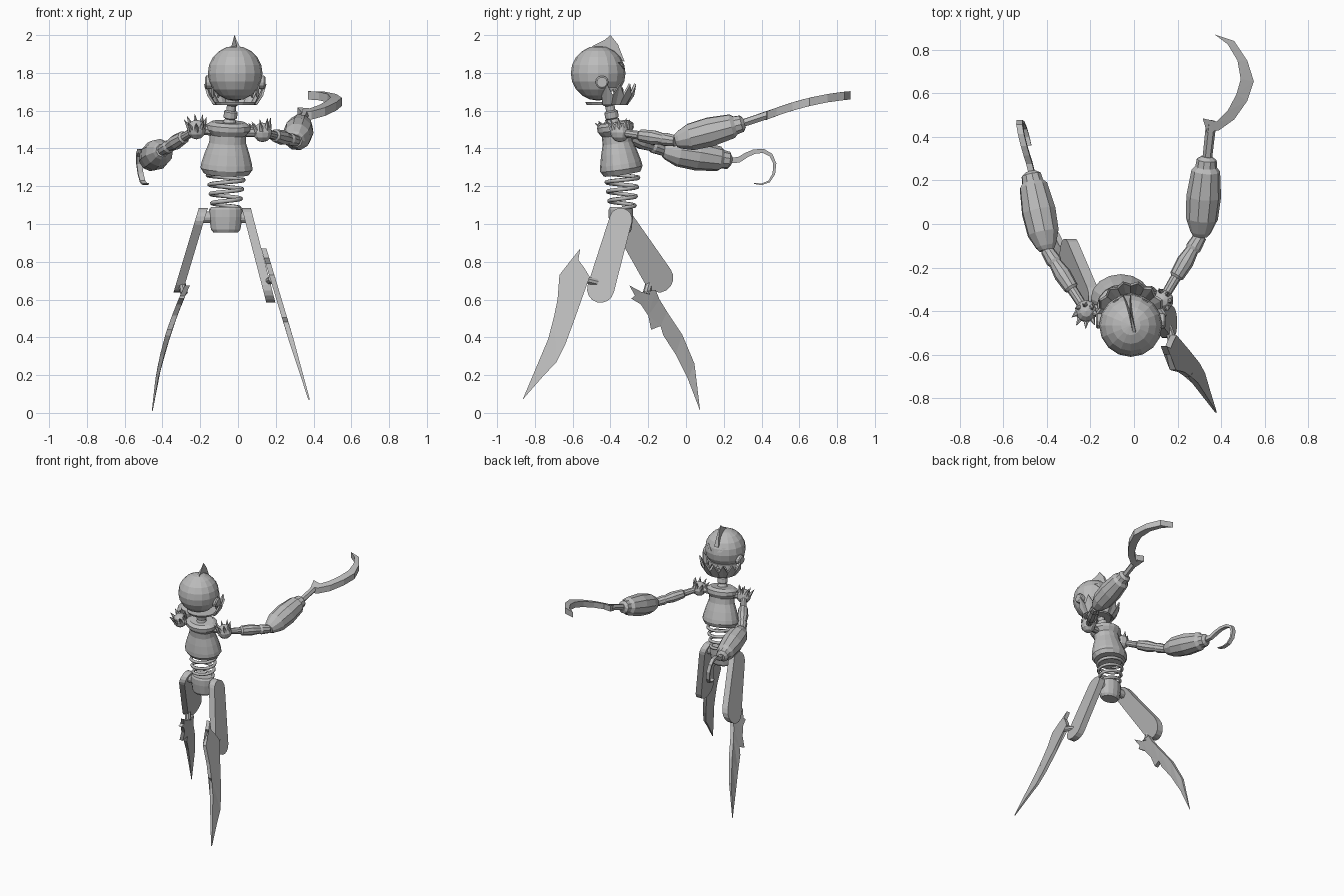
import bpy, bmesh
from math import sin, cos, pi, atan2, acos, radians
from mathutils import Vector, Matrix

cube = bpy.data.objects.get("Cube")
if cube:
    bpy.data.objects.remove(cube, do_unlink=True)

grey = bpy.data.materials.new("plain grey")
grey.use_nodes = True
grey.diffuse_color = (0.5, 0.5, 0.5, 1)
grey.node_tree.nodes["Principled BSDF"].inputs["Base Color"].default_value = grey.diffuse_color


def add_object(name, data):
    obj = bpy.data.objects.new(name, data)
    data.materials.append(grey)
    bpy.context.collection.objects.link(obj)
    return obj


def finish(name, bm):
    bmesh.ops.recalc_face_normals(bm, faces=bm.faces)
    mesh = bpy.data.meshes.new(name)
    bm.to_mesh(mesh)
    bm.free()
    return add_object(name, mesh)


def lathe(name, start, end, profile, sides=12, flat=1.0):
    """Turned part: profile holds (fraction along the axis, radius)."""
    start, end = Vector(start), Vector(end)
    axis = end - start
    turn = Vector((0, 0, 1)).rotation_difference(axis).to_matrix()
    bm = bmesh.new()
    rings = []
    for t, r in profile:
        rings.append([bm.verts.new(start + axis * t + turn @ Vector(
            (r * cos(2 * pi * i / sides), flat * r * sin(2 * pi * i / sides), 0)))
            for i in range(sides)])
    for a, b in zip(rings, rings[1:]):
        for i in range(sides):
            j = (i + 1) % sides
            bm.faces.new((a[i], a[j], b[j], b[i]))
    bm.faces.new(rings[0])
    bm.faces.new(rings[-1])
    return finish(name, bm)


def slab(name, outline, place):
    """Plate: place(u, v, side) puts an outline point on either face."""
    bm = bmesh.new()
    a, b = [[bm.verts.new(place(u, v, s)) for u, v in outline] for s in (-1, 1)]
    bm.faces.new(a)
    bm.faces.new(b)
    n = len(a)
    for i in range(n):
        bm.faces.new((a[i], a[(i + 1) % n], b[(i + 1) % n], b[i]))
    bmesh.ops.triangulate(bm, faces=[f for f in bm.faces if len(f.verts) > 4])
    return finish(name, bm)


def ball(name, centre, radius, cuts=(), sides=12):
    """Sphere, trimmed by planes; each cut is (point, normal of the removed side)."""
    bm = bmesh.new()
    bmesh.ops.create_uvsphere(bm, u_segments=sides, v_segments=sides * 2 // 3, radius=radius,
                              matrix=Matrix.Translation(centre))
    for point, normal in cuts:
        res = bmesh.ops.bisect_plane(bm, geom=bm.verts[:] + bm.edges[:] + bm.faces[:],
                                     plane_co=point, plane_no=normal, clear_outer=True)
        bmesh.ops.holes_fill(bm, edges=[e for e in res["geom_cut"] if isinstance(e, bmesh.types.BMEdge)])
    return finish(name, bm)


def teeth(name, centre, base, gum, tip, spread, count):
    """Curved strip with a toothed edge; base, gum and tip are (radius, z)."""
    bm = bmesh.new()
    low, high = [], []
    for i in range(2 * count + 1):
        a = radians(-spread + spread * i / count)
        for row, (r, z) in ((low, base), (high, tip if i % 2 else gum)):
            row.append(bm.verts.new((centre[0] + r * sin(a), centre[1] + r * cos(a), z)))
    for i in range(2 * count):
        bm.faces.new((low[i], low[i + 1], high[i + 1], high[i]))
    obj = finish(name, bm)
    obj.modifiers.new("thickness", "SOLIDIFY").thickness = 0.012
    return obj


# Head: skull with an open mouth wedge
head = Vector((-0.015, -0.465, 1.798))
lip, floor = (0, 0, 1.72), (0, 0, 1.645)
ball("skull", head, 0.145, [(lip, (0, 0, -1))], 16)
ball("skull_back", head, 0.145, [(lip, (0, 0, 1)), (floor, (0, 0, -1)), ((0, -0.43, 0), (0, 1, 0))], 16)
teeth("upper_teeth", head, (0.12, 1.722), (0.12, 1.715), (0.125, 1.67), 75, 7)
jaw = Vector((-0.015, -0.425, 0))
teeth("lower_teeth", jaw, (0.105, 1.635), (0.14, 1.685), (0.155, 1.745), 100, 8)
lathe("jaw_floor", jaw + Vector((0, 0, 1.63)), jaw + Vector((0, 0, 1.645)), [(0, 0.1), (1, 0.108)], 16)

for side, word in ((1, "left"), (-1, "right")):
    lathe(word + "_ear", (head.x + side * 0.125, -0.445, 1.75), (head.x + side * 0.16, -0.445, 1.75),
          [(0, 0.035), (0.8, 0.035), (1, 0.027)])
    # Slanted almond eyes wrapped on the skull
    almond = [(0.02, 0.02), (0.05, 0.025), (0.09, 0.065), (0.06, 0.06)]
    slab(word + "_eye", almond,
         lambda u, v, s: head + Vector((side * u, 0.12, v)).normalized() * (0.143 + 0.004 * s))

# Head crest
crest = [(-0.54, 1.90), (-0.49, 1.945), (-0.43, 1.975), (-0.40, 2.0), (-0.36, 1.95), (-0.325, 1.86), (-0.42, 1.89)]
slab("head_crest", crest, lambda u, v, s: (-0.01 - (u + 0.44) * 0.2 + s * (2.005 - v) * 0.12, u, v))

# Neck, torso, spring waist, pelvis
lathe("neck", (-0.03, -0.41, 1.66), (-0.045, -0.385, 1.53),
      [(0, 0.035), (0.2, 0.035), (0.25, 0.025), (0.45, 0.025), (0.5, 0.036), (0.75, 0.036), (0.8, 0.027), (1, 0.04)])
lathe("torso", (-0.062, -0.338, 1.265), (-0.05, -0.378, 1.54),
      [(0, 0.12), (0.1, 0.138), (0.2, 0.134), (0.4, 0.118), (0.6, 0.098), (0.75, 0.096),
       (0.85, 0.118), (0.94, 0.118), (1, 0.09)], 16, 0.82)
lathe("pelvis", (-0.065, -0.345, 0.955), (-0.065, -0.345, 1.09),
      [(0, 0.065), (0.12, 0.078), (0.6, 0.088), (0.9, 0.088), (1, 0.078)], 14, 0.75)
lathe("hip_axle", (-0.19, -0.34, 1.035), (0.05, -0.34, 1.035), [(0, 0.03), (1, 0.03)])

coil = bpy.data.curves.new("waist_spring", "CURVE")
coil.dimensions, coil.bevel_depth, coil.bevel_resolution = "3D", 0.011, 1
steps, turns = 72, 3.75
path = coil.splines.new("POLY")
path.points.add(steps)
for i, p in enumerate(path.points):
    a = 2 * pi * turns * i / steps
    r = 0.09 - 0.025 * (1 - i / steps)
    p.co = (-0.063 + 1.1 * r * cos(a), -0.338 + r * sin(a), 1.085 + 0.185 * i / steps, 1)
add_object("waist_spring", coil)


# Legs: rounded thigh plates and blade shins
def thigh(name, top, r0, bottom, r1, x_at):
    top, bottom = Vector(top), Vector(bottom)
    d = bottom - top
    heading, lean = atan2(d.y, d.x), acos((r0 - r1) / d.length)
    arc = []
    for centre, r, a0, a1 in ((bottom, r1, -lean, lean), (top, r0, lean, 2 * pi - lean)):
        for i in range(9):
            a = heading + a0 + (a1 - a0) * i / 8
            arc.append((centre.x + r * cos(a), centre.y + r * sin(a)))
    slab(name, arc, lambda u, v, s: (x_at(v) + s * 0.024, u, v))


def shin(name, outline, x_at):
    slab(name, outline, lambda u, v, s: (x_at(v) + s * min(0.014, 0.002 + v * 0.03), u, v))


thigh("left_thigh", (-0.345, 1.025), 0.06, (-0.452, 0.655), 0.072, lambda z: 0.045 + (1.08 - z) * 0.26)
thigh("right_thigh", (-0.34, 1.025), 0.06, (-0.145, 0.715), 0.078, lambda z: -0.185 - (1.08 - z) * 0.3)
shin("left_shin", [(-.56, .87), (-.6, .82), (-.585, .79), (-.67, .73), (-.68, .6), (-.7, .505), (-.685, .48),
                   (-.73, .39), (-.865, .07), (-.76, .19), (-.685, .27), (-.64, .36), (-.59, .495),
                   (-.56, .69), (-.51, .72), (-.54, .77), (-.57, .81)],
     lambda z: 0.375 - (z - 0.075) * 0.3)
shin("right_shin", [(-.3, .675), (-.27, .62), (-.29, .605), (-.24, .575), (-.2, .515), (-.185, .44), (-.135, .46),
                    (-.12, .41), (-.055, .31), (.01, .18), (.075, .01), (.045, .26), (-.02, .415),
                    (-.1, .535), (-.14, .6), (-.16, .65), (-.235, .64)],
     lambda z: -0.455 + 0.09 * z + 0.276 * z * z)
lathe("left_knee", (0.18, -0.55, 0.71), (0.155, -0.47, 0.69), [(0, 0.02), (1, 0.02)], 8)
lathe("right_knee", (-0.285, -0.21, 0.63), (-0.3, -0.19, 0.7), [(0, 0.02), (1, 0.02)], 8)

# Arms: spiked shoulder, beaded upper arm, barrel forearm
bead_arm = [(0, 0.03), (0.1, 0.022), (0.35, 0.024), (0.38, 0.034), (0.6, 0.04), (0.78, 0.03), (0.82, 0.036), (1, 0.03)]
barrel = [(0, 0.035), (0.05, 0.048), (0.22, 0.074), (0.5, 0.08), (0.82, 0.066), (0.87, 0.05), (0.96, 0.046), (1, 0.025)]
arms = [("left", (0.13, -0.35, 1.485), (0.305, -0.055, 1.44), (0.335, 0.31, 1.535), (-0.25, -0.1, 1)),
        ("right", (-0.22, -0.4, 1.50), (-0.4, -0.12, 1.39), (-0.475, 0.24, 1.335), (-0.1, -0.45, 1))]
for word, shoulder, elbow, wrist, up in arms:
    shoulder, up = Vector(shoulder), Vector(up).normalized()
    ball(word + "_shoulder", shoulder, 0.052, sides=10)
    lathe(word + "_shoulder_peg", shoulder, (-0.05, -0.37, 1.485), [(0, 0.025), (1, 0.025)], 8)
    side = up.orthogonal().normalized()
    for i in range(8):
        out = Matrix.Rotation(2 * pi * i / 8, 3, up) @ side
        lathe(f"{word}_spike_{i + 1}", shoulder + (out + up * 0.3) * 0.035,
              shoulder + out * 0.06 + up * 0.065, [(0, 0.017), (1, 0.001)], 5)
    lathe(word + "_upper_arm", shoulder, elbow, bead_arm, 10)
    lathe(word + "_forearm", elbow, wrist, barrel, 10)

# Left sickle, curving in a rising sheet
lathe("sickle_handle", (0.335, 0.29, 1.53), (0.355, 0.47, 1.59), [(0, 0.022), (1, 0.024)], 6)
sickle = [(.315, .485), (.335, .42), (.39, .43), (.46, .48), (.52, .565), (.55, .655), (.52, .75), (.46, .84), (.37, .87),
          (.43, .825), (.475, .75), (.49, .665), (.47, .595), (.43, .52), (.38, .47)]
slab("left_sickle", sickle,
     lambda u, v, s: (u, v, 1.575 + 0.4 * (v - 0.43) - 0.36 * (v - 0.43) ** 2 + s * 0.022))

# Right hook, built from a tapering centre line
line = [Vector(p) for p in ((.22, 1.335), (.28, 1.34), (.32, 1.365), (.36, 1.383), (.41, 1.387), (.45, 1.365),
                            (.47, 1.32), (.465, 1.265), (.44, 1.225), (.40, 1.21), (.36, 1.215))]
outer, inner = [], []
for i, p in enumerate(line):
    d = (line[min(i + 1, len(line) - 1)] - line[max(i - 1, 0)]).normalized()
    across = Vector((-d.y, d.x)) * (0.016 - 0.0013 * i)
    outer.append(p + across)
    inner.append(p - across)
slab("right_hook", outer + inner[::-1],
     lambda u, v, s: (-0.475 - (u - 0.235) * 0.24 + (1.385 - v) * 0.12 + s * 0.014, u, v))
